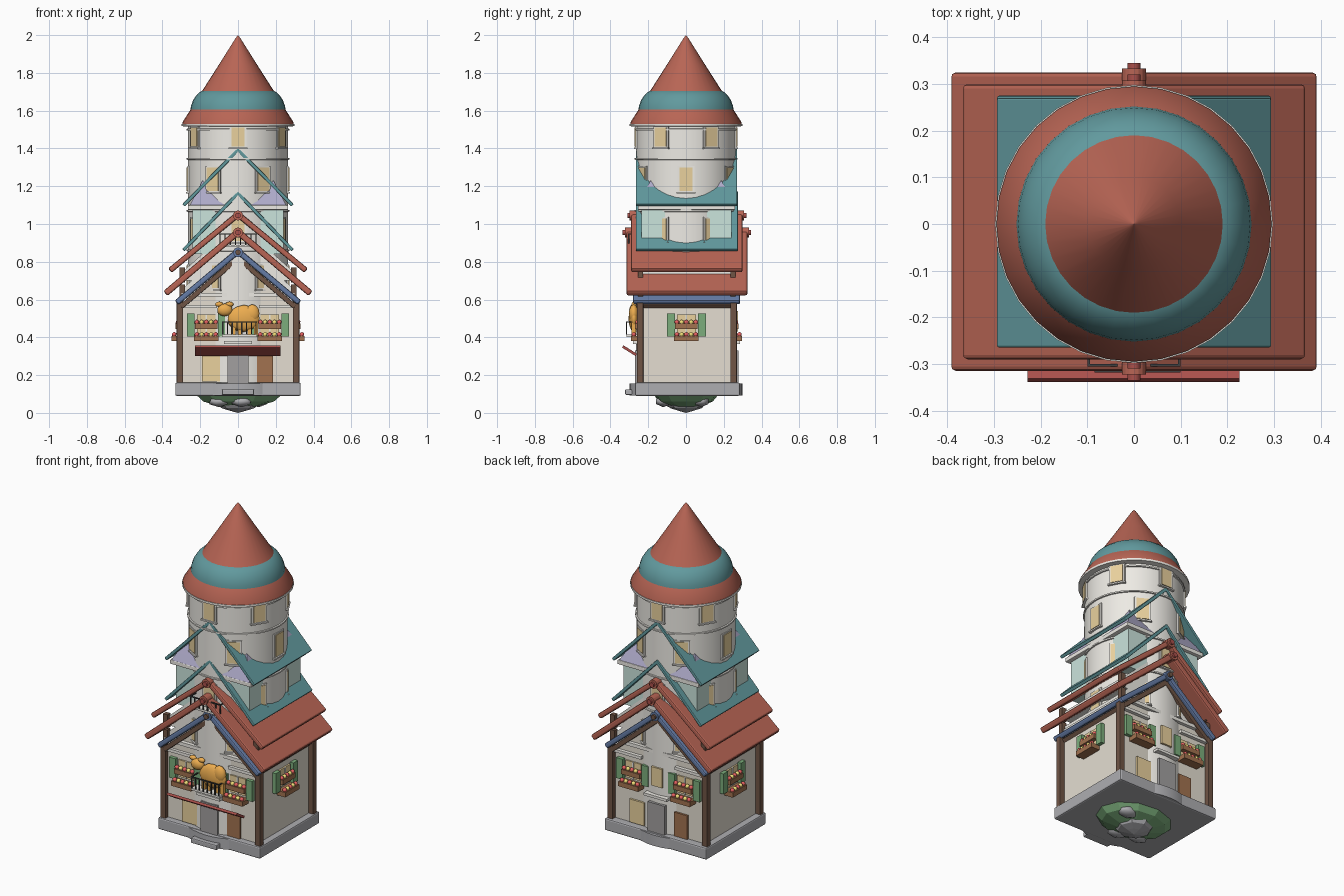
import bpy, math
from mathutils import Matrix, Vector

if "Cube" in bpy.data.objects:
    bpy.data.objects.remove(bpy.data.objects["Cube"])

MATS = {}
COL = dict(red=(.48, .13, .09), teal=(.12, .32, .34), white=(.85, .83, .78), cream=(.78, .73, .64),
           brown=(.16, .09, .06), wood=(.36, .17, .08), blue=(.13, .2, .38), tan=(.82, .64, .34),
           green=(.2, .42, .2), stone=(.42, .42, .44), dark=(.05, .05, .05), glass=(.6, .78, .72),
           purple=(.42, .4, .58), orange=(.85, .42, .08), yellow=(.9, .75, .2), flower=(.8, .12, .12),
           maroon=(.4, .08, .07), door=(.36, .35, .35))


def mat(c):
    if c not in MATS:
        MATS[c] = bpy.data.materials.new(c)
        MATS[c].diffuse_color = (*COL[c], 1)
    return MATS[c]


def mesh(name, verts, faces, c, smooth=False, bevel=0):
    me = bpy.data.meshes.new(name)
    me.from_pydata(verts, [], faces)
    me.materials.append(mat(c))
    ob = bpy.data.objects.new(name, me)
    bpy.context.collection.objects.link(ob)
    if smooth:
        bpy.ops.object.select_all(action='DESELECT')
        ob.select_set(True)
        bpy.context.view_layer.objects.active = ob
        bpy.ops.object.shade_smooth_by_angle(angle=math.radians(35))
    if bevel:
        b = ob.modifiers.new("bevel", 'BEVEL')
        b.width, b.segments = bevel, 2
    return ob


def box(name, x0, x1, y0, y1, z0, z1, c, M=None, bevel=0):
    v = [Vector((x, y, z)) for z in (z0, z1) for x, y in ((x0, y0), (x1, y0), (x1, y1), (x0, y1))]
    if M:
        v = [M @ p for p in v]
    return mesh(name, v, [(3, 2, 1, 0), (4, 5, 6, 7)] + [(i, (i+1) % 4, (i+1) % 4+4, i+4) for i in range(4)], c, bevel=bevel)


def prism(name, pts, y0, y1, c, bevel=0):
    """Extrude a counter-clockwise (x, z) outline along y."""
    n = len(pts)
    v = [(x, y, z) for y in (y0, y1) for x, z in pts]
    f = [tuple(range(n)), tuple(range(2*n-1, n-1, -1))] + [((i+1) % n, i, i+n, (i+1) % n+n) for i in range(n)]
    return mesh(name, v, f, c, bevel=bevel)


def lathe(name, prof, c, n=32, smooth=True, sy=1, cx=0, cy=0):
    """Spin an (r, z) profile, listed from bottom to top."""
    v = [(cx+r*math.cos(2*math.pi*i/n), cy+sy*r*math.sin(2*math.pi*i/n), z) for r, z in prof for i in range(n)]
    f = [(k*n+i, k*n+(i+1) % n, (k+1)*n+(i+1) % n, (k+1)*n+i) for k in range(len(prof)-1) for i in range(n)]
    return mesh(name, v, f, c, smooth)


def ball(name, loc, r, c, sub=2):
    bpy.ops.mesh.primitive_ico_sphere_add(subdivisions=sub, radius=1, location=loc)
    ob = bpy.context.object
    ob.name, ob.scale = name, r if isinstance(r, tuple) else (r, r, r)
    ob.data.materials.append(mat(c))
    bpy.ops.object.shade_smooth()
    return ob


def roof(name, apex, xe, ze, t, y0, y1, c, bevel=.004):
    """Open gable roof: two sloping slabs meeting at the ridge."""
    L = math.hypot(xe, apex-ze)
    nx, nz = (apex-ze)/L*t, xe/L*t
    pts = [(0, apex), (-xe, ze), (-xe+nx, ze-nz), (0, apex-t*L/xe), (xe-nx, ze-nz), (xe, ze)]
    return prism(name, pts, y0, y1, c, bevel)


def rod(name, x, z, r, y0, y1, c):
    n = 16
    return prism(name, [(x+r*math.cos(2*math.pi*i/n), z+r*math.sin(2*math.pi*i/n)) for i in range(n)], y0, y1, c)


# Round tower with trim rings and the pointed cap
lathe("tower", [(0, .1), (.265, .1), (.265, 1.54), (0, 1.54)], "white")
for z in (.86, 1.07, 1.345, 1.50):
    lathe("tower_ring", [(.262, z-.006), (.272, z-.004), (.272, z+.004), (.262, z+.006)], "white")
lathe("cap_rim", [(.26, 1.515), (.298, 1.518), (.298, 1.53), (.26, 1.53)], "white")
lathe("cap_eave", [(.2, 1.525), (.295, 1.527), (.295, 1.537), (.252, 1.605)], "red")
lathe("cap_band", [(.252, 1.60), (.249, 1.625), (.238, 1.655), (.222, 1.68), (.2, 1.70), (.185, 1.706)], "teal")
lathe("cap_cone", [(.196, 1.695), (.1, 1.845), (.012, 1.985), (0, 2.0)], "red")

# Tower windows, six per floor, staggered
for z0, z1, off in ((1.41, 1.51, 0), (1.175, 1.30, 30), (.91, 1.03, 0), (.66, .78, 30)):
    for k in range(6):
        M = Matrix.Rotation(math.radians(off+60*k), 4, 'Z')
        box("window_frame", -.045, .045, -.268, -.25, z0-.008, z1+.008, "white", M)
        box("window_pane", -.034, .034, -.272, -.25, z0, z1, "tan", M)
        box("window_sill", -.05, .05, -.276, -.25, z0-.014, z0-.006, "white", M)

# Teal storeys: walls, hipped skirt and the two thin gable roofs
box("glass_storey", -.24, .24, -.235, .24, .84, 1.08, "glass")
box("storey_slab", -.265, .265, -.255, .26, 1.075, 1.10, "white", bevel=.004)
lathe("purple_skirt", [(0, 1.1), (.255*2**.5, 1.1), (.235*2**.5, 1.14), (.175*2**.5, 1.255), (0, 1.255)], "purple", 4, False
      ).rotation_euler.z = math.pi/4
roof("teal_roof_upper", 1.405, .295, 1.105, .018, -.265, .27, "teal")
roof("teal_roof_lower", 1.175, .295, .868, .018, -.265, .275, "teal")

# Red and blue gable roofs, with ridge poles and rounded eaves
for nm, a, xe, ze, t, y0, y1, c in (("red_roof_upper", 1.07, .37, .765, .03, -.29, .30, "red"),
                                    ("red_roof_lower", .98, .395, .645, .034, -.315, .325, "red"),
                                    ("blue_roof", .875, .335, .595, .03, -.28, .287, "blue")):
    roof(nm, a, xe, ze, t, y0, y1, c, .009)
    rod(nm + "_ridge", 0, a-.025, .026, y0-.008, y1+.008, c)
    rod(nm + "_ridge_end", 0, a-.025, .014, y0-.02, y1+.02, "maroon" if c == "red" else "brown")
roof("gable_beam", .835, .31, .572, .026, -.262, .268, "brown")

# Walls under each gable
prism("house_walls", [(-.295, .15), (.295, .15), (.295, .575), (0, .82), (-.295, .575)], -.235, .242, "cream")
for z, a in ((.61, .92), (.70, 1.01)):
    prism("upper_gable", [(-.29, z), (.29, z), (.29, z+.05), (0, a), (-.29, z+.05)], -.235, .242, "white")
    for s in (-1, 1):
        for y in (-.255, .235):
            box("upper_post", s*.295-.014, s*.295+.014, y, y+.028, z-.01, z+.07, "brown")
box("floor_slab", -.3, .3, -.258, .262, .615, .635, "white")

# Corner posts
for s in (-1, 1):
    for y in (-.26, .235):
        box("corner_post", s*.308-.017, s*.308+.017, y, y+.034, .15, .60, "brown", bevel=.004)
        box("wall_band", min(s*.11, s*.3), max(s*.11, s*.3), y+.008, y+.028, .555, .572, "white")

# Stone base, step and the rocky underside
box("base_slab", -.332, .332, -.27, .285, .09, .16, "stone", bevel=.008)
lathe("base_bulge", [(0, .092), (.3, .092), (.3, .155), (0, .155)], "stone", 40)
box("front_step", -.085, .085, -.322, -.25, .095, .125, "stone", bevel=.006)
lathe("grass_mound", [(.02, .015), (.1, .035), (.19, .06), (.23, .095)], "green", 11, False, .75)
lathe("rock_tip", [(0, 0), (.045, .012), (.09, .026), (.11, .05)], "stone", 8, False, .95)
for x, y in ((-.1, -.09), (.11, .08), (.02, -.12)):
    ball("rock", (x, y, .06), (.06, .045, .03), "stone", 1)


# Shuttered window with two flower boxes, built facing -y at the origin
def flower_window(M):
    box("house_window", -.05, .05, -.008, .01, .42, .52, "tan", M)
    for s in (-1, 1):
        box("shutter", s*.082-.021, s*.082+.021, -.02, .005, .405, .525, "green", M)
    box("window_bar", -.004, .004, -.012, 0, .42, .52, "white", M)
    for z, d, w in ((.38, .055, .065), (.445, .035, .06)):
        box("flower_box", -w, w, -d, 0, z, z+.028, "wood", M)
        for i in range(5):
            ball("flower", M @ Vector((-.05+.025*i, -d+.014, z+.035)), .014, ("flower", "yellow")[i % 2], 1)


for x in (-.168, .168):
    flower_window(Matrix.Translation((x, -.235, 0)))
    flower_window(Matrix.Translation((x, .242, 0)) @ Matrix.Rotation(math.pi, 4, 'Z'))
for s in (-1, 1):
    flower_window(Matrix.Translation((s*.297, .002, 0)) @ Matrix.Rotation(s*math.pi/2, 4, 'Z'))

# Ground-floor doors and panes on both faces
for M in (Matrix.Translation((0, -.235, 0)), Matrix.Translation((0, .242, 0)) @ Matrix.Rotation(math.pi, 4, 'Z')):
    box("main_door", -.055, .055, -.036, 0, .155, .33, "door", M)
    box("door_ledge", -.075, .075, -.045, 0, .365, .38, "white", M)
    box("shop_pane", -.19, -.095, -.012, 0, .165, .30, "tan", M)
    box("side_door", .1, .185, -.012, 0, .155, .30, "wood", M)
    box("upper_pane", -.035, .035, -.033, 0, .43, .54, "tan", M)

# Sloping awning
prof = Matrix.Rotation(math.radians(-32), 4, 'X')
box("awning", -.228, .226, -.045, .04, -.007, .007, "maroon", Matrix.Translation((0, -.297, .328)) @ prof)

# Balconies with dark railings
for x0, x1, y, z, h in ((-.085, .1, -.315, .415, .07), (-.1, .1, -.303, .89, .06)):
    box("balcony_floor", x0, x1, y, -.25, z-.012, z, "white")
    box("railing_top", x0, x1, y-.003, y+.003, z+h-.006, z+h, "dark")
    for i in range(8):
        x = x0+.004+(x1-x0-.008)*i/7
        box("railing_bar", x-.003, x+.003, y-.003, y+.003, z, z+h, "dark")
    for x in (x0, x1-.006):
        box("railing_side", x, x+.006, y, -.25, z+h-.006, z+h, "dark")

# Orange animal ornament above the balcony
ball("animal_body", (.03, -.275, .5), (.088, .03, .072), "orange")
ball("animal_haunch", (.075, -.277, .525), (.04, .026, .05), "orange")
ball("animal_head", (-.07, -.275, .545), (.042, .026, .034), "orange")
for x in (-.1, -.045):
    ball("animal_ear", (x, -.275, .575), (.022, .014, .014), "orange")
for x in (-.025, .01, .06, .095):
    box("animal_leg", x-.011, x+.011, -.288, -.266, .41, .48, "orange")

for m in bpy.data.materials:
    if m.users and not m.is_grease_pencil:
        m.use_nodes = True
        m.node_tree.nodes["Principled BSDF"].inputs["Base Color"].default_value = m.diffuse_color
